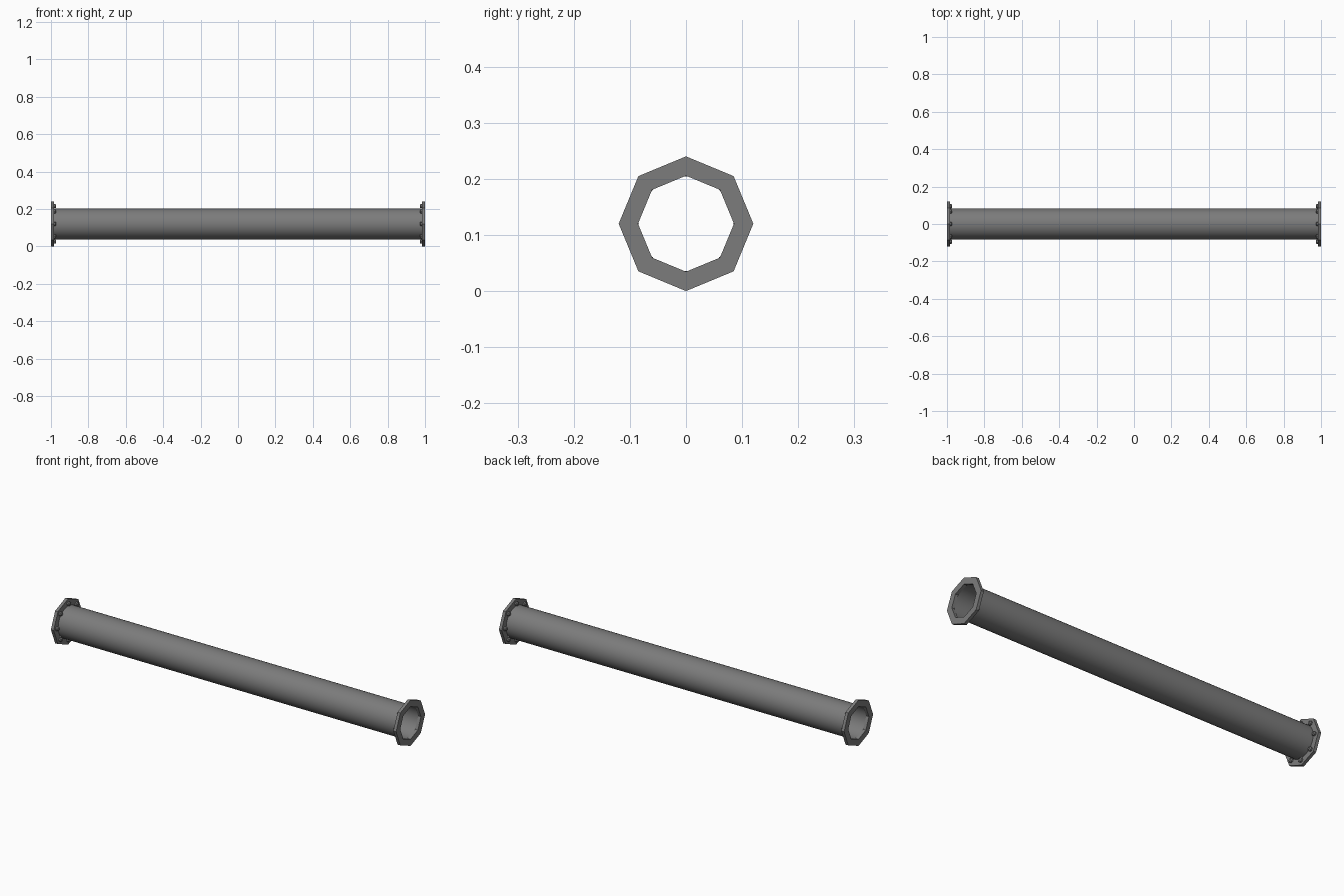
import bpy
import bmesh
import math
from mathutils import Matrix, Vector

cube = bpy.data.objects.get("Cube")
if cube:
    bpy.data.objects.remove(cube, do_unlink=True)

CENTRE = 0.12      # height of the pipe axis
FLANGE_R = 0.12
HOLE_R = 0.0855
PIPE_R = 0.083
BOLT_RING = 0.095
BOLT_R = 0.011
BACK = 0.984       # inner face of each flange

metal = bpy.data.materials.new("Grey metal")
metal.use_nodes = True
colour = (0.2, 0.2, 0.2, 1)
metal.diffuse_color = colour
metal.node_tree.nodes["Principled BSDF"].inputs["Base Color"].default_value = colour


def lathe(name, profile, sides, closed=False, smooth=False):
    """Spin (x, radius) points around the x axis."""
    bm = bmesh.new()
    verts = [bm.verts.new((x, 0, r)) for x, r in profile]
    edges = [bm.edges.new(pair) for pair in zip(verts, verts[1:])]
    if closed:
        edges.append(bm.edges.new((verts[-1], verts[0])))
    bmesh.ops.spin(bm, geom=verts + edges, cent=(0, 0, 0), axis=(1, 0, 0),
                   angle=math.tau, steps=sides, use_merge=False)
    bmesh.ops.remove_doubles(bm, verts=bm.verts, dist=0.0001)
    bmesh.ops.recalc_face_normals(bm, faces=bm.faces)
    mesh = bpy.data.meshes.new(name)
    bm.to_mesh(mesh)
    bm.free()
    mesh.materials.append(metal)
    obj = bpy.data.objects.new(name, mesh)
    bpy.context.collection.objects.link(obj)
    obj.location.z = CENTRE
    if smooth:
        for face in mesh.polygons:
            face.use_smooth = True
    return obj


# Long open tube
lathe("pipe", [(-BACK, PIPE_R), (BACK, PIPE_R)], 32, smooth=True)

for side, label in ((1, "left"), (-1, "right")):
    # Octagonal end ring
    ring = [(side * x, r) for x, r in ((BACK, HOLE_R), (1, HOLE_R),
                                       (1, FLANGE_R), (BACK, FLANGE_R))]
    lathe(label + "_flange", ring, 8, closed=True)

    # Bolt heads behind each corner of the ring
    head = [(0, 0), (0, BOLT_R), (0.008, BOLT_R), (0.012, BOLT_R * 0.6), (0.012, 0)]
    for i in range(8):
        bolt = lathe(f"{label}_bolt_{i + 1}", [(side * (BACK - x), r) for x, r in head], 8)
        turn = Matrix.Rotation(i * math.tau / 8, 3, "X")
        bolt.location += turn @ Vector((0, 0, BOLT_RING))
